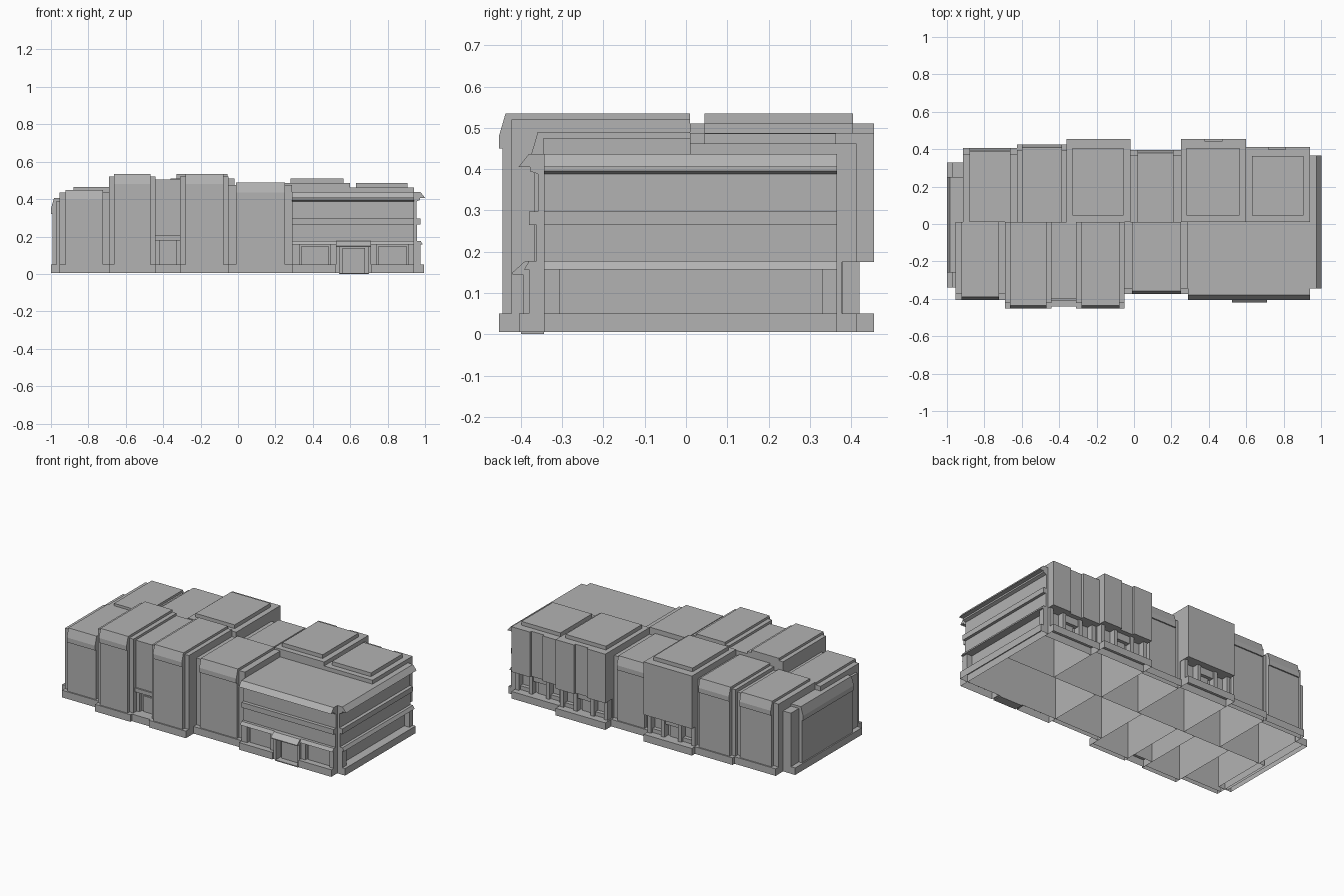
import bpy, bmesh

if "Cube" in bpy.data.objects:
    bpy.data.objects.remove(bpy.data.objects["Cube"], do_unlink=True)

grey = bpy.data.materials.new("plain_grey")
grey.use_nodes = True
COLOUR = (0.45, 0.45, 0.45, 1)
grey.diffuse_color = COLOUR
grey.node_tree.nodes["Principled BSDF"].inputs["Base Color"].default_value = COLOUR

LOW, PLINTH, SEAM = 0.005, 0.05, 0.01
# Each side turns (along, outward, height) into a world position
SIDES = {
    "front": lambda a, d, z: (a, -d, z),
    "back": lambda a, d, z: (a, d, z),
    "east": lambda a, d, z: (d, a, z),
    "west": lambda a, d, z: (-d, a, z),
}


def extrude(name, side, a0, a1, profile, open_bottom=False):
    """Extrude an (outward, height) profile along one side of the building."""
    bm = bmesh.new()
    place = SIDES[side]
    ends = [[bm.verts.new(place(a, d, z)) for d, z in profile] for a in (a0, a1)]
    bm.faces.new(ends[0])
    bm.faces.new(ends[1][::-1])
    for i in range(len(profile)):
        j = (i + 1) % len(profile)
        bm.faces.new((ends[0][i], ends[1][i], ends[1][j], ends[0][j]))
    bmesh.ops.recalc_face_normals(bm, faces=bm.faces)
    if open_bottom:
        under = [f for f in bm.faces if f.normal.z < -0.9]
        bmesh.ops.delete(bm, geom=under, context="FACES")
    mesh = bpy.data.meshes.new(name)
    bm.to_mesh(mesh)
    bm.free()
    mesh.materials.append(grey)
    obj = bpy.data.objects.new(name, mesh)
    bpy.context.collection.objects.link(obj)
    return obj


def block(name, side, a0, a1, d0, d1, z0, z1, hollow=False):
    return extrude(name, side, a0, a1, [(d0, z0), (d1, z0), (d1, z1), (d0, z1)], hollow)


def bay(name, side, a0, a1, d, h, margin=0.033, seam=-SEAM):
    """Hollow bay with a raised wall and roof panel, sloped at the eave."""
    back = d - 0.03
    block(name + "_shell", side, a0, a1, seam, back, LOW, h - 0.015, True)
    block(name + "_plinth", side, a0, a1, back, d, LOW, PLINTH, True)
    extrude(name + "_panel", side, a0 + margin, a1 - margin, [
        (seam, h), (seam, h - 0.015), (back, h - 0.015), (back, PLINTH),
        (d - 0.008, PLINTH), (d - 0.008, h - 0.085), (d, h - 0.085),
        (d, h - 0.055), (d - 0.016, h)])


def shop_bay(name, a0, a1, d, h, groove=None):
    """Back bay whose upper floors overhang a recessed ground floor."""
    core, under = d - 0.075, 0.175
    block(name + "_shell", "back", a0, a1, SEAM, core, LOW, h, True)
    block(name + "_plinth", "back", a0, a1, core, d, LOW, PLINTH, True)
    if groove:
        g0, g1 = groove
        block(name + "_upper_west", "back", a0, g0, core, d, under, h)
        block(name + "_upper_east", "back", g1, a1, core, d, under, h)
        block(name + "_upper_groove", "back", g0, g1, core, d - 0.015, under, h)
    else:
        block(name + "_upper", "back", a0, a1, core, d, under, h)
    block(name + "_roof_pad", "back", a0 + 0.03, a1 - 0.035, 0.045, d - 0.05, h, h + 0.024)
    mid = (a0 + a1) / 2
    for i, off in enumerate((-0.155, -0.06, 0.06, 0.155)):
        block(f"{name}_column_{i}", "back", mid + off - 0.012, mid + off + 0.012,
              core, d - 0.035, PLINTH, under)
    block(name + "_door_frame", "back", mid - 0.048, mid + 0.048, core, core + 0.03, 0.13, under)
    block(name + "_door", "back", mid - 0.03, mid + 0.03, core, core + 0.009, PLINTH, 0.13)
    for i, off in enumerate((-0.108, 0.108)):
        block(f"{name}_window_sill_{i}", "back", mid + off - 0.036, mid + off + 0.036,
              core, core + 0.025, PLINTH, 0.075)


# Panelled bays along the front, back and west end
bay("front_west_bay", "front", -0.955, -0.69, 0.405, 0.45)
bay("front_tower_west", "front", -0.69, -0.44, 0.453, 0.535, 0.028)
bay("front_tower_east", "front", -0.31, -0.05, 0.453, 0.535, 0.028)
bay("front_middle_bay", "front", -0.05, 0.29, 0.375, 0.49, 0.04)
bay("back_west_bay", "back", -0.915, -0.625, 0.405, 0.465, 0.035, SEAM)
bay("back_second_bay", "back", -0.625, -0.36, 0.425, 0.487, 0.025, SEAM)
bay("back_middle_bay", "back", -0.02, 0.25, 0.395, 0.46, 0.04, SEAM)
bay("west_end_bay", "west", -0.34, 0.33, 1.0, 0.405, 0.08, 0.91)

# Overhanging back bays
shop_bay("back_tower", -0.36, -0.02, 0.455, 0.511)
shop_bay("back_east_shop", 0.25, 0.6, 0.455, 0.487, (0.38, 0.47))
shop_bay("back_corner_shop", 0.6, 0.94, 0.413, 0.462, (0.72, 0.81))

# Recessed entrance between the two front towers
block("entrance_shell", "front", -0.44, -0.31, -SEAM, 0.365, LOW, 0.505, True)
block("entrance_upper", "front", -0.44, -0.31, 0.365, 0.4, 0.205, 0.505)
block("entrance_lintel", "front", -0.44, -0.31, 0.365, 0.41, 0.18, 0.205)
block("entrance_step", "front", -0.44, -0.31, 0.365, 0.44, LOW, PLINTH, True)
block("entrance_door", "front", -0.405, -0.345, 0.365, 0.373, PLINTH, 0.15)
for i, a in enumerate((-0.43, -0.32)):
    block(f"entrance_jamb_{i}", "front", a - 0.01, a + 0.01, 0.365, 0.39, PLINTH, 0.18)

# Corner store with banded front and east walls
WALL = [(0, 0.437), (0.036, 0.437), (0.062, 0.405), (0.034, 0.405), (0.034, 0.395),
        (0.014, 0.388), (0.014, 0.297), (0.036, 0.297), (0.036, 0.264), (0.018, 0.264),
        (0.018, 0.177), (0.036, 0.177), (0.048, 0.157), (0, 0.157)]
FRONT_FACE, EAST_FACE = 0.344, 0.94
block("store_shell", "front", 0.29, 0.94, -SEAM, FRONT_FACE, LOW, 0.437, True)
for side, a0, a1, face in (("front", 0.29, 0.94, FRONT_FACE), ("east", -0.344, 0.366, EAST_FACE)):
    extrude(f"store_{side}_bands", side, a0, a1, [(face + d, z) for d, z in WALL])

# East ground floor: plinth, jambs and long window recess
block("east_plinth", "east", -0.344, 0.366, EAST_FACE, 0.995, LOW, PLINTH, True)
for name, a0, a1 in (("south", -0.344, -0.305), ("north", 0.33, 0.366)):
    block(f"east_jamb_{name}", "east", a0, a1, EAST_FACE, 0.976, PLINTH, 0.157)

# Front ground floor: piers, plinths, framed windows
for i, (a0, a1) in enumerate(((0.29, 0.33), (0.495, 0.525), (0.71, 0.74), (0.91, 0.94))):
    block(f"store_pier_{i}", "front", a0, a1, FRONT_FACE, 0.38, PLINTH, 0.157)
for i, (a0, a1) in enumerate(((0.29, 0.525), (0.71, 0.94))):
    block(f"store_plinth_{i}", "front", a0, a1, FRONT_FACE, 0.404, LOW, PLINTH, True)
for i, (a0, a1) in enumerate(((0.33, 0.495), (0.74, 0.91))):
    block(f"store_window_{i}", "front", a0 + 0.01, a1 - 0.01, FRONT_FACE, 0.365, PLINTH, 0.15)

# Store door, side frames, canopy and step
block("store_door", "front", 0.56, 0.68, FRONT_FACE, 0.36, LOW, 0.14)
for i, (a0, a1) in enumerate(((0.525, 0.545), (0.695, 0.71))):
    block(f"store_door_frame_{i}", "front", a0, a1, FRONT_FACE, 0.395, LOW, 0.15)
extrude("store_canopy", "front", 0.525, 0.71, [
    (FRONT_FACE, 0.177), (0.39, 0.177), (0.42, 0.15), (0.42, 0.145), (FRONT_FACE, 0.145)])
block("store_step", "front", 0.54, 0.7, FRONT_FACE, 0.4, 0, 0.006)
